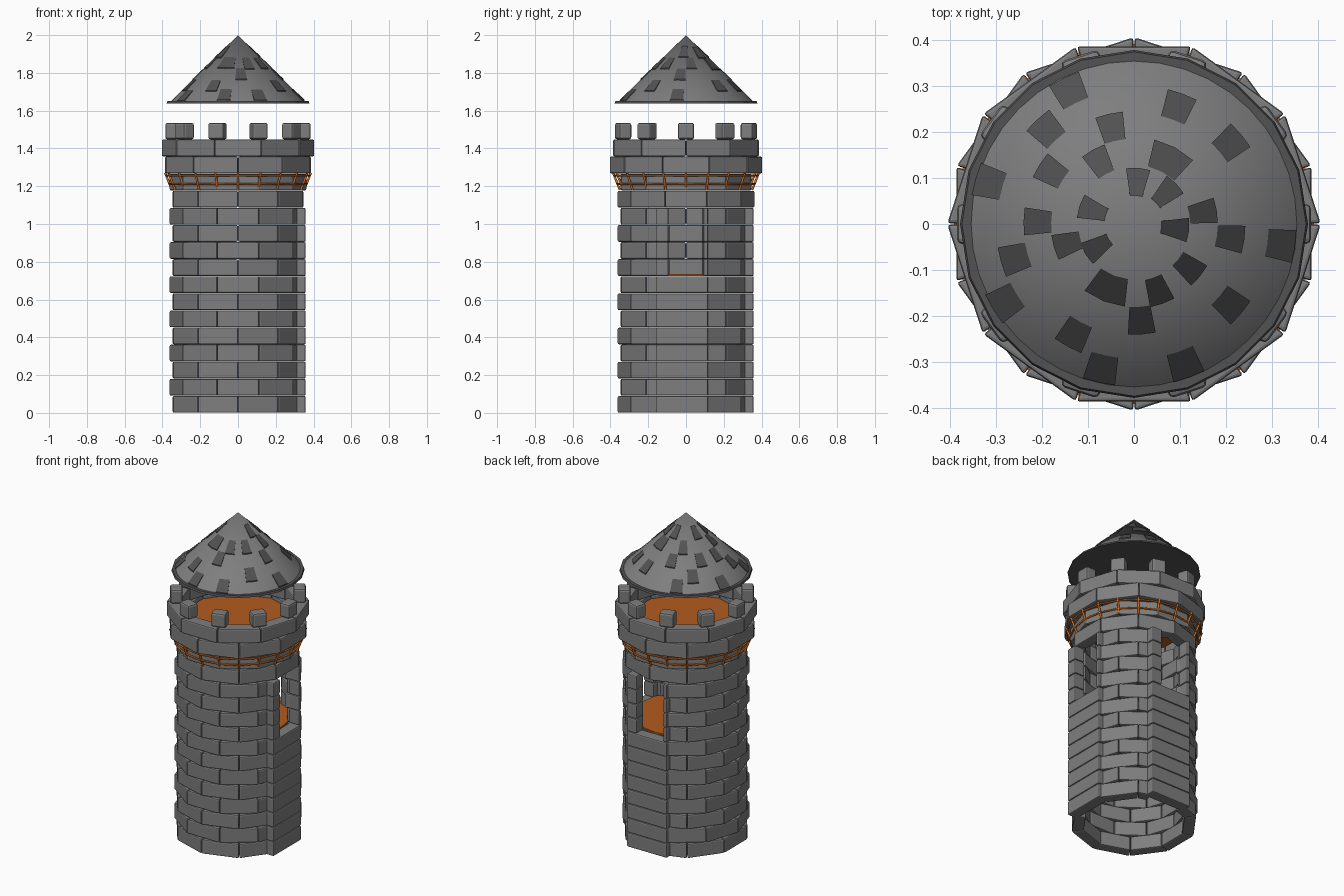
import bpy, bmesh, math
from math import sin, cos, radians, degrees, atan2, hypot
from mathutils import Matrix, Vector

if "Cube" in bpy.data.objects:
    bpy.data.objects.remove(bpy.data.objects["Cube"])

PITCH = 0.0905      # height of one brick course
STEP = 36           # ten bricks per course


def material(name, *rgb):
    m = bpy.data.materials.new(name)
    m.diffuse_color = (*rgb, 1)
    m.use_nodes = True
    m.node_tree.nodes["Principled BSDF"].inputs["Base Color"].default_value = m.diffuse_color
    return m


stone = material("stone", 0.21, 0.21, 0.21)
slate = material("slate", 0.085, 0.085, 0.085)
wood = material("wood", 0.75, 0.17, 0.015)
planks = material("planks", 0.45, 0.105, 0.012)


def finish(bm, name, mat, bevel=0, smooth=None):
    bmesh.ops.recalc_face_normals(bm, faces=bm.faces)
    me = bpy.data.meshes.new(name)
    bm.to_mesh(me)
    bm.free()
    ob = bpy.data.objects.new(name, me)
    bpy.context.collection.objects.link(ob)
    me.materials.append(mat)
    if bevel:
        m = ob.modifiers.new("bevel", 'BEVEL')
        m.width, m.segments = bevel, 2
    if smooth:
        bpy.ops.object.select_all(action='DESELECT')
        bpy.context.view_layer.objects.active = ob
        ob.select_set(True)
        bpy.ops.object.shade_smooth_by_angle(angle=radians(smooth))
    return ob


def prism(bm, bottom, top):
    lo = [bm.verts.new(p) for p in bottom]
    hi = [bm.verts.new(p) for p in top]
    bm.faces.new(lo[::-1])
    bm.faces.new(hi)
    n = len(lo)
    for i in range(n):
        bm.faces.new((lo[i], lo[(i + 1) % n], hi[(i + 1) % n], hi[i]))


def brick(bm, a0, a1, mid, z0, z1, r_out, r_in):
    # flat-faced block; its ends may be clipped along the chord
    g = 0.2
    pts = []
    for r, angs in ((r_out, (a0 + g, a1 - g)), (r_in, (a1 - g, a0 + g))):
        for a in angs:
            d = r * cos(radians(STEP / 2)) / cos(radians(a - mid))
            pts.append((d * cos(radians(a)), d * sin(radians(a))))
    prism(bm, [(x, y, z0) for x, y in pts], [(x, y, z1) for x, y in pts])


def course(bm, row, phase, r_out, r_in, holes=()):
    for k in range(10):
        mid = phase + STEP * k
        parts = [(mid - STEP / 2, mid + STEP / 2)]
        for h0, h1 in holes:
            for s in (0, 360):
                cut = []
                for a, b in parts:
                    if h1 + s <= a or h0 + s >= b:
                        cut.append((a, b))
                    else:
                        cut += [(a, h0 + s), (h1 + s, b)]
                parts = [(a, b) for a, b in cut if b - a > 2.5]
        for a, b in parts:
            brick(bm, a, b, mid, row * PITCH + 0.001, (row + 1) * PITCH - 0.001, r_out, r_in)


def box(bm, size, loc, turn=0):
    m = Matrix.Rotation(radians(turn), 4, 'Z') @ Matrix.Translation(loc) @ Matrix.Diagonal((*size, 1))
    bmesh.ops.create_cube(bm, size=1, matrix=m)


# tower wall: staggered courses, two window openings
bm = bmesh.new()
for row in range(14):
    holes = ()
    if row < 12:
        holes = ((-24, 17), (66, 107))
    course(bm, row, 18 * (row % 2), 0.364, 0.293, holes)
finish(bm, "tower_wall", stone, 0.007)

# straight stacked columns below the windows, jambs beside them
bm = bmesh.new()
for turn in (0, 90):
    for row in range(12):
        spans = [(-0.16, 0.116)] if row < 8 else [(-0.16, -0.093), (0.092, 0.116)]
        for y0, y1 in spans:
            box(bm, (0.07, y1 - y0, PITCH - 0.002), (0.323, (y0 + y1) / 2, (row + 0.5) * PITCH), turn)
finish(bm, "window_columns", stone, 0.007)

# overhanging parapet
bm = bmesh.new()
course(bm, 14, 0, 0.406, 0.33)
course(bm, 15, 18, 0.406, 0.33)
finish(bm, "parapet", stone, 0.007)

# battlements
bm = bmesh.new()
for k in range(10):
    box(bm, (0.07, 0.087, 0.088), (0.35, 0, 1.492), STEP * k)
finish(bm, "battlements", stone, 0.012)

# wooden floors
for name, r, z in (("middle_floor", 0.30, 0.731), ("upper_floor", 0.335, 1.33)):
    bm = bmesh.new()
    bmesh.ops.create_cone(bm, cap_ends=True, segments=20, radius1=r, radius2=r, depth=0.01,
                          matrix=Matrix.Translation((0, 0, z)))
    finish(bm, name, planks)

# wooden lattice under the parapet: slanted struts and two hoops
bm = bmesh.new()


def bar(p, q, r):
    d = Vector(q) - Vector(p)
    m = Matrix.Translation((Vector(p) + Vector(q)) / 2) @ d.to_track_quat('Z', 'Y').to_matrix().to_4x4()
    bmesh.ops.create_cone(bm, cap_ends=True, segments=10, radius1=r, radius2=r, depth=d.length, matrix=m)


def polar(r, a, z):
    return (r * cos(radians(a)), r * sin(radians(a)), z)


for k in range(20):
    a = 18 * k
    bar(polar(0.35, a, 1.18), polar(0.386, a, 1.272), 0.006)
    for r, z in ((0.381, 1.256), (0.364, 1.212)):
        bar(polar(r, a, z), polar(r, a + 18, z), 0.005)
finish(bm, "corbel_lattice", wood, smooth=50)

# conical roof with thin rim
bm = bmesh.new()
bmesh.ops.create_cone(bm, cap_ends=True, segments=40, radius1=0.355, radius2=0, depth=0.35,
                      matrix=Matrix.Translation((0, 0, 1.825)))
finish(bm, "roof", stone, smooth=40)
bm = bmesh.new()
bmesh.ops.create_cone(bm, cap_ends=True, segments=20, radius1=0.378, radius2=0.374, depth=0.012,
                      matrix=Matrix.Translation((0, 0, 1.645)))
finish(bm, "roof_rim", slate)

# scattered shingles: plan position of each centre
shingles = [(-.14, .29), (-.315, .09), (-.26, -.075), (-.28, -.17), (-.13, -.24), (-.07, -.315),
            (.11, -.305), (.21, -.175), (.32, -.045), (.21, -.03), (.15, .025), (.21, .175),
            (.095, .255), (-.048, .21), (-.19, .205), (-.18, .113), (-.075, .135), (-.21, .005),
            (-.09, .03), (-.145, -.043), (-.08, -.05), (.052, -.145), (.015, -.21), (.12, -.095),
            (.09, -.01), (.07, .067), (.007, .092)]
wide = [(-.055, -.14), (.075, .14)]
bm = bmesh.new()
for x, y in shingles + wide:
    r, a = hypot(x, y), degrees(atan2(y, x))
    w = (0.03 + 0.11 * r) * (1.7 if (x, y) in wide else 1)
    half = degrees(w / r) / 2
    r0, r1 = r - 0.03, r + 0.03
    plan = [(r0, a - half), (r1, a - half), (r1, a), (r1, a + half), (r0, a + half), (r0, a)]

    def layer(up_in, up_out):
        return [polar(rr, t, 2.0 - rr * 0.35 / 0.355 + (up_in if rr == r0 else up_out)) for rr, t in plan]
    prism(bm, layer(-0.006, -0.006), layer(0.003, 0.006))
finish(bm, "roof_shingles", slate)
